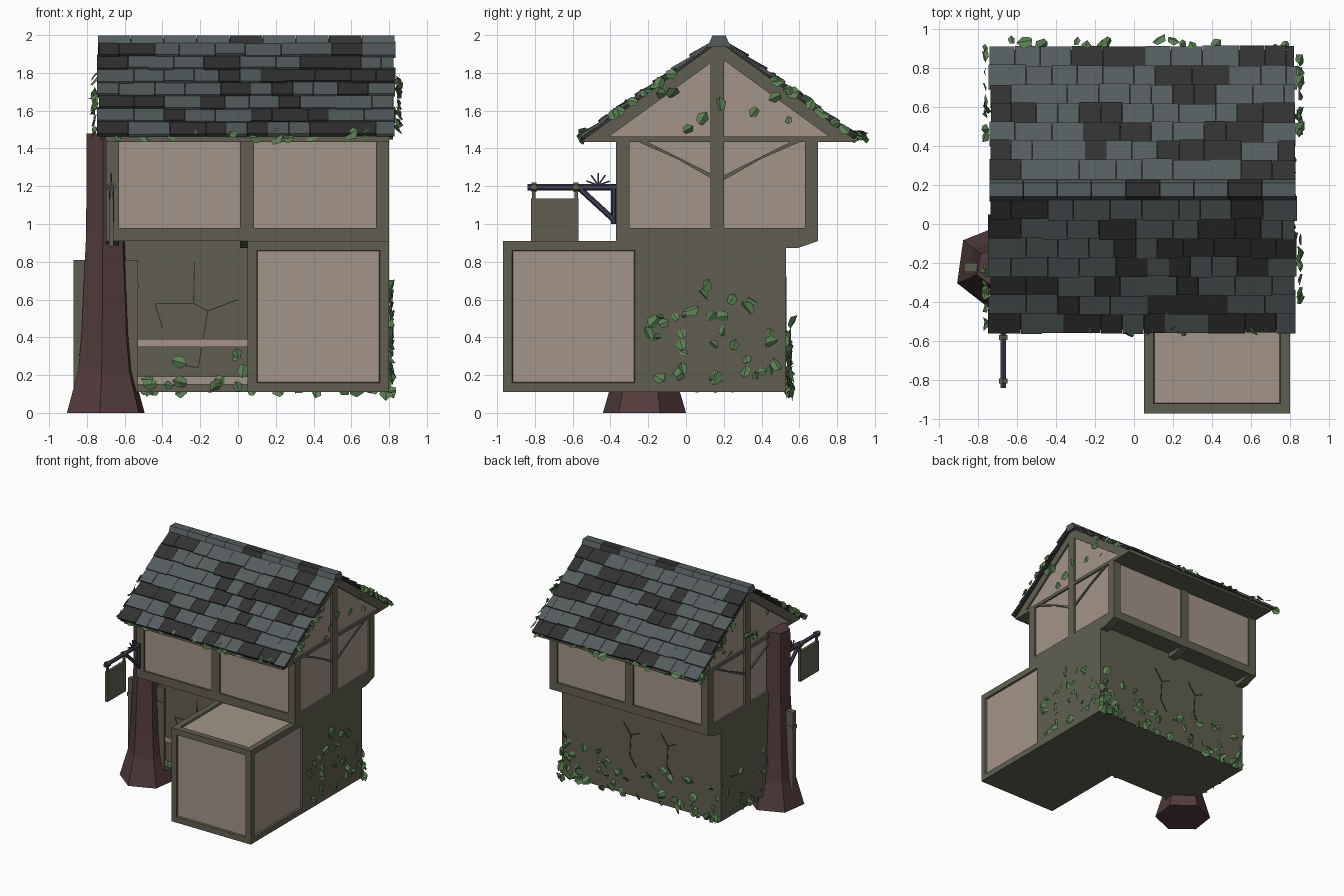
import bpy, bmesh, math, random
from mathutils import Vector as V

if "Cube" in bpy.data.objects:
    bpy.data.objects.remove(bpy.data.objects["Cube"])

random.seed(7)
S = lambda c: (c / 255 / 12.92) if c < 10 else ((c / 255 + 0.055) / 1.055) ** 2.4


def material(name, r, g, b):
    m = bpy.data.materials.new(name)
    m.diffuse_color = (S(r), S(g), S(b), 1)
    m.use_nodes = True
    m.node_tree.nodes["Principled BSDF"].inputs["Base Color"].default_value = m.diffuse_color
    return m


TIMBER = material("olive timber", 97, 95, 80)
PLASTER = material("plaster", 164, 149, 137)
SLATE = material("slate", 84, 92, 93)
DARK = material("dark slate", 49, 49, 49)
BARK = material("bark", 84, 60, 60)
LEAF = material("ivy green", 92, 130, 84)
METAL = material("iron", 62, 64, 82)
CRACK = material("crack", 52, 50, 42)


def loft(bm, rings, mi=0):
    """Skin a list of equal rings and cap both ends."""
    vs = [[bm.verts.new(p) for p in r] for r in rings]
    n = len(vs[0])
    fs = [bm.faces.new(vs[0][::-1]), bm.faces.new(vs[-1])]
    for a, b in zip(vs, vs[1:]):
        fs += [bm.faces.new((a[i], a[(i + 1) % n], b[(i + 1) % n], b[i])) for i in range(n)]
    for f in fs:
        f.material_index = mi


def box(bm, x0, x1, y0, y1, z0, z1, mi=0):
    loft(bm, [[(x0, y0, z), (x1, y0, z), (x1, y1, z), (x0, y1, z)] for z in (z0, z1)], mi)


def prism(bm, profile, x0, x1, mi=0):
    loft(bm, [[(x, y, z) for y, z in profile] for x in (x0, x1)], mi)


def rod(bm, p, q, r, sides=6):
    p, q = V(p), V(q)
    rot = (q - p).to_track_quat('Z', 'Y')
    ring = [rot @ V((r * math.cos(t), r * math.sin(t), 0))
            for t in [(i + 0.5) * math.tau / sides for i in range(sides)]]
    loft(bm, [[p + v for v in ring], [q + v for v in ring]])


def finish(name, bm, *mats, normals=True):
    if normals:
        bmesh.ops.recalc_face_normals(bm, faces=bm.faces)
    me = bpy.data.meshes.new(name)
    bm.to_mesh(me)
    bm.free()
    for m in mats:
        me.materials.append(m)
    ob = bpy.data.objects.new(name, me)
    bpy.context.collection.objects.link(ob)


# Ground floor: main block
bm = bmesh.new()
box(bm, -0.70, 0.80, -0.22, 0.53, 0.11, 0.91)
finish("ground_floor", bm, TIMBER)

# Front wing: every side but the bottom has a sunken plaster panel
bm = bmesh.new()
box(bm, 0.05, 0.80, -0.97, -0.221, 0.11, 0.91)
bmesh.ops.recalc_face_normals(bm, faces=bm.faces)
sides = [f for f in bm.faces if f.normal.z > -0.5 and f.normal.y < 0.5]
bmesh.ops.inset_individual(bm, faces=sides, thickness=0.07)
bmesh.ops.inset_individual(bm, faces=sides, thickness=0.006, depth=-0.015)
for f in sides:
    f.material_index = 1
finish("front_wing", bm, TIMBER, PLASTER, normals=False)

# Plaster strips on the recessed front wall
bm = bmesh.new()
for z in (0.15, 0.35):
    box(bm, -0.53, 0.05, -0.23, -0.215, z, z + 0.042)
finish("wall_strips", bm, PLASTER)

# Upper floor core
bm = bmesh.new()
box(bm, -0.685, 0.785, -0.355, 0.685, 0.93, 1.45)
finish("upper_floor_plaster", bm, PLASTER)

# Upper floor frame
bm = bmesh.new()
box(bm, -0.70, 0.80, -0.37, 0.70, 0.91, 0.98)
for x in (-0.70, 0.73):
    for y in (-0.37, 0.63):
        box(bm, x, x + 0.07, y, y + 0.07, 0.98, 1.45)
box(bm, 0.01, 0.085, -0.37, 0.70, 0.98, 1.45)
box(bm, -0.70, 0.80, 0.13, 0.20, 0.98, 1.45)
finish("upper_frame", bm, TIMBER)

# Floor joists with chamfered ends
bm = bmesh.new()
for x in (-0.70, 0.01, 0.73):
    prism(bm, [(-0.37, 0.91), (-0.26, 0.872), (0.59, 0.872), (0.70, 0.91)], x, x + 0.07)
finish("joists", bm, TIMBER)

# Gables: plaster triangle, tie beam, king post, rakes, braces
C = 0.175
bm = bmesh.new()
prism(bm, [(-0.50, 1.45), (0.85, 1.45), (C, 1.94)], -0.685, 0.785)
finish("gable_plaster", bm, PLASTER)
bm = bmesh.new()
box(bm, -0.70, 0.80, C - 0.715, C + 0.715, 1.435, 1.462)
for x0, x1 in ((-0.70, -0.68), (0.78, 0.80)):
    box(bm, x0, x1, 0.13, 0.20, 1.45, 1.93)
    for s in (-1, 1):
        prism(bm, [(C + s * 0.715, 1.45), (C + s * 0.60, 1.45), (C, 1.885), (C, 1.965)], x0, x1)
        prism(bm, [(C + s * 0.44, 1.44), (C + s * 0.39, 1.44), (C + s * 0.03, 1.235),
                   (C + s * 0.03, 1.26)], x0 + 0.003, x1 - 0.003)
finish("gable_frame", bm, TIMBER)

# Roof boards under the shingles
bm = bmesh.new()
for s in (-1, 1):
    prism(bm, [(C + s * 0.715, 1.447), (C, 1.963), (C, 1.983), (C + s * 0.715, 1.467)], -0.73, 0.82)
finish("roof_boards", bm, DARK)

# Shingles: overlapping rows on both slopes, two slates at random
bm = bmesh.new()
slope = math.atan2(0.516, 0.715)
ROWS, STEP = 7, 0.119
for s in (-1, 1):
    up = V((0, -s * math.cos(slope), math.sin(slope)))
    nor = V((0, s * math.sin(slope), math.cos(slope)))
    base = V((0, C + s * 0.715, 1.452))
    for r in range(ROWS):
        x = -0.74
        while x < 0.82:
            x2 = x + random.choice((0.11, 0.13, 0.16, 0.19))
            if x2 > 0.78:
                x2 = 0.83
            lift = random.uniform(0, 0.006)
            a = base + up * (r * STEP + random.uniform(-0.006, 0.006))
            b = base + up * (r * STEP + STEP + 0.02)
            ring = [a + nor * 0.014, b + nor * 0.012, b + nor * 0.02, a + nor * (0.03 + lift)]
            ex = random.uniform(-0.008, 0.008) if x < -0.73 or x2 > 0.82 else 0
            loft(bm, [[p + V((x + ex * (x < -0.73), 0, 0)) for p in ring],
                      [p + V((x2 - 0.002 + ex * (x2 > 0.82), 0, 0)) for p in ring]],
                 int(random.random() > 0.58))
            x = x2
finish("shingles", bm, SLATE, DARK)

# Ridge caps
bm = bmesh.new()
for i in range(9):
    x = -0.74 + i * 1.57 / 9
    prism(bm, [(C - 0.06, 1.94), (C + 0.06, 1.94), (C + 0.035, 1.998), (C - 0.035, 1.998)],
          x, x + 0.172, int(i in (4, 7)))
finish("ridge_caps", bm, SLATE, DARK)

# Tree trunk at the corner, six sided and flared
bm = bmesh.new()
loft(bm, [[(-0.70 + r * math.cos(t), -0.22 + r * math.sin(t), z)
           for t in [math.radians(22 + 60 * i) for i in range(6)]]
          for z, r in ((0, 0.222), (0.22, 0.158), (0.42, 0.138), (0.7, 0.125), (0.95, 0.112), (1.48, 0.11))])
finish("tree_trunk", bm, BARK)

# Plank panel through the trunk
bm = bmesh.new()
box(bm, -0.87, -0.53, -0.245, -0.20, 0.11, 0.81)
box(bm, -0.872, -0.528, -0.252, -0.195, 0.66, 0.69)
finish("plank_panel", bm, TIMBER)

# Hanging sign: iron bracket, rings, fan ornament, board
SX = -0.67
bm = bmesh.new()
rod(bm, (SX, -0.37, 1.195), (SX, -0.84, 1.195), 0.017)
rod(bm, (SX, -0.383, 1.0), (SX, -0.383, 1.21), 0.014)
rod(bm, (SX, -0.56, 1.185), (SX, -0.38, 1.02), 0.015)
for i in range(5):
    t = math.radians(20 + 35 * i)
    rod(bm, (SX, -0.465, 1.205), (SX, -0.465 + 0.065 * math.cos(t), 1.205 + 0.065 * math.sin(t)), 0.006, 4)
finish("sign_bracket", bm, METAL)
bm = bmesh.new()
for y in (-0.805, -0.582):
    rod(bm, (SX, y - 0.013, 1.195), (SX, y + 0.013, 1.195), 0.026)
    box(bm, SX - 0.008, SX + 0.008, y - 0.009, y + 0.009, 1.12, 1.19)
box(bm, SX - 0.012, SX + 0.012, -0.82, -0.57, 0.88, 1.135)
finish("sign_board", bm, TIMBER)

# Cracks in the lower walls, thin plates along short paths
bm = bmesh.new()


def crack(path, place, w=0.005):
    for (a, b), (c, d) in zip(path, path[1:]):
        n = V((b - d, c - a)).normalized() * w
        pts = [(a + n.x, b + n.y), (a - n.x, b - n.y), (c - n.x, d - n.y), (c + n.x, d + n.y)]
        loft(bm, [[place(u, v, k) for u, v in pts] for k in (0, 0.003)])


front = lambda u, v, k: (u, -0.22 - k, v)
back = lambda u, v, k: (u, 0.53 + k, v)
crack([(-0.23, 0.80), (-0.235, 0.58), (-0.16, 0.54), (-0.21, 0.24), (-0.35, 0.26)], front, 0.003)
crack([(-0.235, 0.58), (-0.44, 0.58), (-0.40, 0.45)], front, 0.003)
crack([(-0.16, 0.54), (0.0, 0.60)], front, 0.003)
for o in (0.1, -0.25):
    crack([(o + 0.12, 0.72), (o + 0.05, 0.62), (o + 0.06, 0.45), (o, 0.36)], back)
    crack([(o + 0.05, 0.62), (o - 0.03, 0.66)], back)
finish("wall_cracks", bm, CRACK)

# Ivy: folded five-sided leaves scattered over regions
bm = bmesh.new()


def leaf(pos, normal):
    r = random.uniform(0.022, 0.042)
    n = (V(normal) + V([random.uniform(-0.55, 0.55) for _ in range(3)])).normalized()
    rot = n.to_track_quat('Z', 'Y')
    spin = random.uniform(0, math.tau)
    pts = [(0, 1.1, 0), (0.85, 0.35, -0.3), (0.55, -0.75, -0.25), (0, -0.9, 0),
           (-0.6, -0.7, -0.25), (-0.85, 0.3, -0.3)]
    vs = []
    for x, y, z in pts:
        q = V((x * math.cos(spin) - y * math.sin(spin), x * math.sin(spin) + y * math.cos(spin), z)) * r
        vs.append(bm.verts.new(V(pos) + n * 0.012 + rot @ q))
    bm.faces.new((vs[0], vs[3], vs[2], vs[1]))
    bm.faces.new((vs[0], vs[5], vs[4], vs[3]))


def ivy(count, lo, hi, normal):
    for _ in range(count):
        k = (random.random(), random.random(), random.random() ** 1.6)
        leaf([a + (b - a) * t for a, b, t in zip(lo, hi, k)], normal)


ivy(36, (0.80, -0.2, 0.18), (0.81, 0.53, 0.68), (1, 0, 0))
ivy(60, (-0.70, 0.53, 0.11), (0.80, 0.545, 0.42), (0, 1, 0))
ivy(14, (0.72, 0.53, 0.10), (0.81, 0.56, 0.5), (0, 1, 0))
ivy(16, (-0.71, -0.1, 0.13), (-0.70, 0.53, 0.5), (-1, 0, 0))
ivy(12, (-0.53, -0.24, 0.14), (0.04, -0.23, 0.36), (0, -1, 0))
ivy(8, (0.80, -0.2, 1.5), (0.81, 0.55, 1.72), (1, 0, 0))
ivy(8, (-0.71, -0.2, 1.5), (-0.70, 0.55, 1.72), (-1, 0, 0))
ivy(14, (-0.70, -0.56, 1.45), (0.82, -0.52, 1.48), (0, -0.6, 0.6))
ivy(18, (-0.70, 0.87, 1.45), (0.82, 0.94, 1.48), (0, 0.4, 0.8))
for x, d in ((-0.755, -1), (0.845, 1)):
    for s, cnt in ((-1, 9), (1, 13)):
        for _ in range(cnt):
            t = random.uniform(0, 0.65)
            leaf((x, C + s * 0.715 * (1 - t), 1.46 + 0.516 * t), (d, 0, 0.5))
finish("ivy_leaves", bm, LEAF, normals=False)
